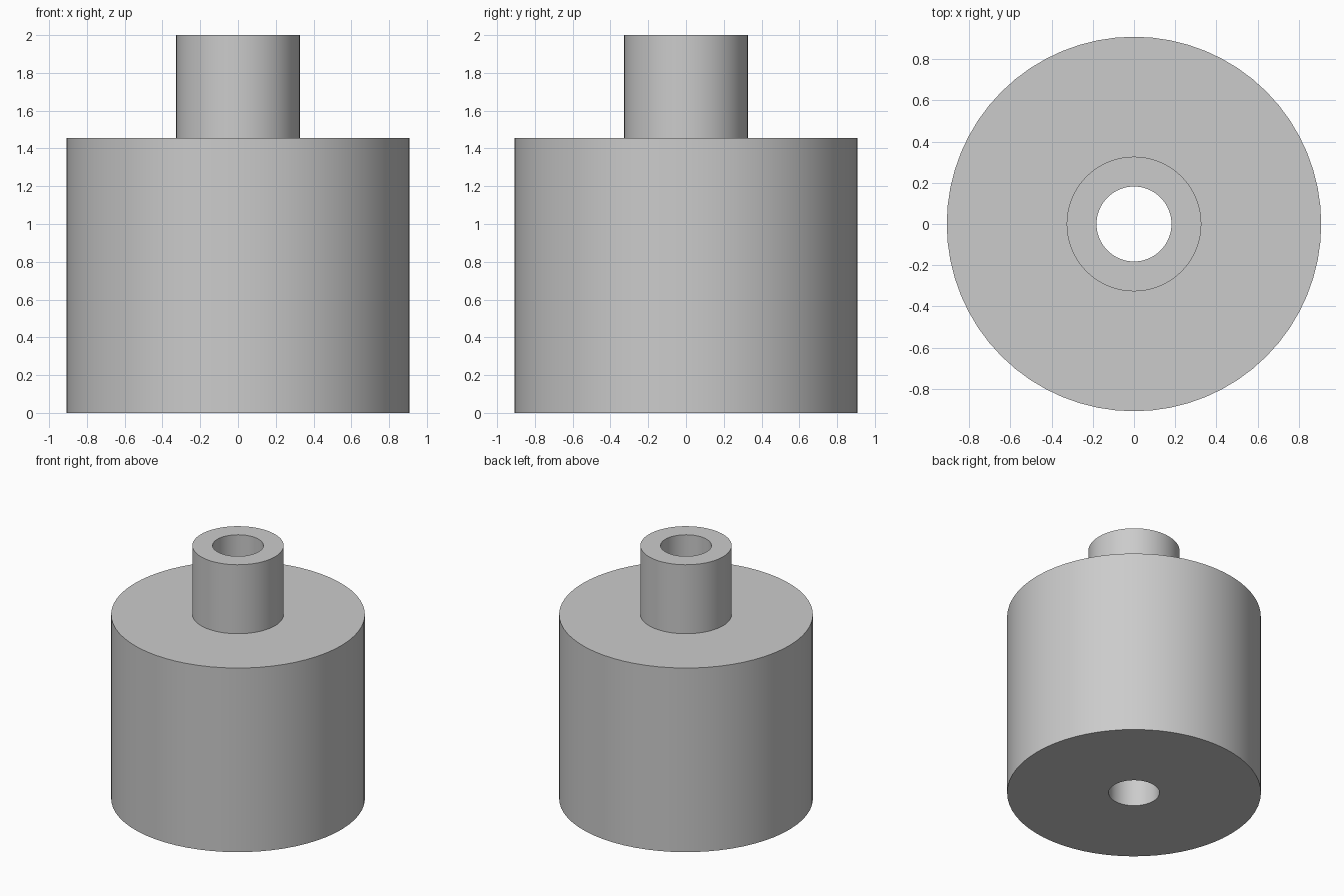
import bpy
import bmesh
import math

cube = bpy.data.objects.get("Cube")
if cube:
    bpy.data.objects.remove(cube, do_unlink=True)

SEGMENTS = 64
BORE, NECK, BODY = 0.182, 0.327, 0.909
SHOULDER, TOP = 1.455, 2.0

# Plain grey finish
grey = bpy.data.materials.new("plain_grey")
grey.use_nodes = True
colour = (0.6, 0.6, 0.6, 1)
grey.diffuse_color = colour
grey.node_tree.nodes["Principled BSDF"].inputs["Base Color"].default_value = colour


def lathe(name, profile):
    """Revolve a closed (radius, height) outline around z."""
    bm = bmesh.new()
    rings = []
    for i in range(SEGMENTS):
        a = math.tau * i / SEGMENTS
        rings.append([bm.verts.new((r * math.cos(a), r * math.sin(a), z))
                      for r, z in profile])
    n = len(profile)
    for i, ring in enumerate(rings):
        after = rings[(i + 1) % SEGMENTS]
        for j in range(n):
            k = (j + 1) % n
            bm.faces.new((ring[j], after[j], after[k], ring[k]))
    bmesh.ops.recalc_face_normals(bm, faces=bm.faces[:])
    mesh = bpy.data.meshes.new(name)
    bm.to_mesh(mesh)
    bm.free()
    mesh.materials.append(grey)
    obj = bpy.data.objects.new(name, mesh)
    bpy.context.collection.objects.link(obj)
    bpy.ops.object.select_all(action="DESELECT")
    obj.select_set(True)
    bpy.context.view_layer.objects.active = obj
    bpy.ops.object.shade_smooth_by_angle(angle=math.radians(30))
    return obj


# Wide drum with a narrow neck, bored right through
lathe("bored_stepped_cylinder", [
    (BORE, 0), (BODY, 0), (BODY, SHOULDER),
    (NECK, SHOULDER), (NECK, TOP), (BORE, TOP),
])
